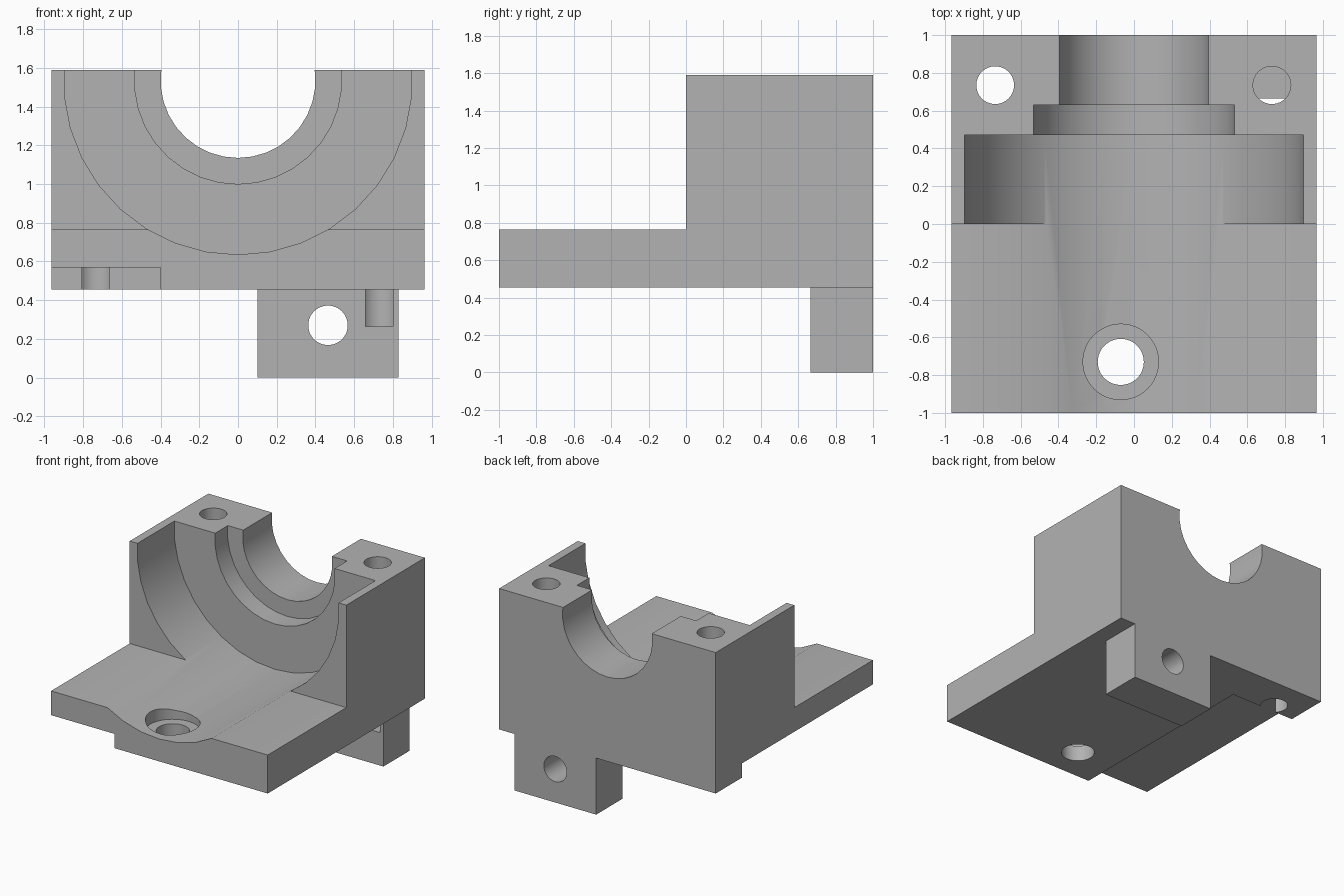
import bpy, bmesh
from mathutils import Matrix, Vector

cube = bpy.data.objects.get("Cube")
if cube:
    bpy.data.objects.remove(cube, do_unlink=True)

grey = bpy.data.materials.new("plain grey")
grey.use_nodes = True
colour = (0.45, 0.45, 0.45, 1)
grey.diffuse_color = colour
grey.node_tree.nodes["Principled BSDF"].inputs["Base Color"].default_value = colour


def add_object(name, bm):
    mesh = bpy.data.meshes.new(name)
    bmesh.ops.recalc_face_normals(bm, faces=bm.faces)
    bm.to_mesh(mesh)
    bm.free()
    mesh.materials.append(grey)
    obj = bpy.data.objects.new(name, mesh)
    bpy.context.collection.objects.link(obj)
    return obj


def box(name, low, high):
    low, high = Vector(low), Vector(high)
    bm = bmesh.new()
    matrix = Matrix.Translation((low + high) / 2) @ Matrix.Diagonal((high - low).to_4d())
    bmesh.ops.create_cube(bm, size=1, matrix=matrix)
    return add_object(name, bm)


def rod(name, axis, centre, radius, start, end, sides=48):
    """Cylinder along y (centre is x, z) or along z (centre is x, y)."""
    bm = bmesh.new()
    bmesh.ops.create_cone(bm, cap_ends=True, segments=sides, radius1=radius,
                          radius2=radius, depth=end - start)
    middle, a, b = (start + end) / 2, *centre
    if axis == "y":
        bm.transform(Matrix.Translation((a, middle, b)) @ Matrix.Rotation(1.5707963, 4, "X"))
    else:
        bm.transform(Matrix.Translation((a, b, middle)))
    return add_object(name, bm)


def combine(target, tool, operation):
    tool.hide_render = True
    mod = target.modifiers.new(tool.name, "BOOLEAN")
    mod.operation, mod.solver, mod.object = operation, "EXACT", tool
    bpy.context.view_layer.update()
    evaluated = target.evaluated_get(bpy.context.evaluated_depsgraph_get())
    result = bpy.data.meshes.new_from_object(evaluated)
    target.modifiers.clear()
    target.data = result
    bpy.data.objects.remove(tool, do_unlink=True)


# Base plate, upright block and offset mounting foot
W, BASE, PLATE, TOP = 0.965, 0.455, 0.765, 1.59
body = box("bearing_housing", (-W, -1, BASE), (W, 1, PLATE))
combine(body, box("upright_block", (-W, 0, BASE), (W, 1, TOP)), "UNION")
combine(body, box("mounting_foot", (0.1, 0.665, 0), (0.83, 1, 0.6)), "UNION")

# Stepped half bore, open at the front, through to the back
for name, radius, end in (("wide_bore", 0.9, 0.47), ("middle_bore", 0.535, 0.63),
                          ("narrow_bore", 0.4, 1.1)):
    combine(body, rod(name, "y", (0, 1.535), radius, -1.1, end, 34), "DIFFERENCE")

# Underside recess on one side
combine(body, box("recess", (-1.1, -1.1, 0.3), (-0.4, 0.665, 0.57)), "DIFFERENCE")

# Bolt holes in the block; the one above the foot is blind
for name, x, floor in (("right_bolt_hole", -0.735, 0.3), ("left_bolt_hole", 0.73, 0.265)):
    combine(body, rod(name, "z", (x, 0.735), 0.1, floor, 1.7), "DIFFERENCE")

# Counterbored plate hole and cross hole in the foot
combine(body, rod("counterbore", "z", (-0.07, -0.73), 0.2, 0.58, 1), "DIFFERENCE")
combine(body, rod("plate_hole", "z", (-0.07, -0.73), 0.122, 0.3, 1), "DIFFERENCE")
combine(body, rod("foot_hole", "y", (0.465, 0.27), 0.102, 0.5, 1.1), "DIFFERENCE")

# One material, smooth bores with crisp edges
body.data.materials.clear()
body.data.materials.append(grey)
for poly in body.data.polygons:
    poly.material_index = 0
bpy.ops.object.select_all(action="DESELECT")
body.select_set(True)
bpy.context.view_layer.objects.active = body
bpy.ops.object.shade_smooth_by_angle(angle=0.5)
